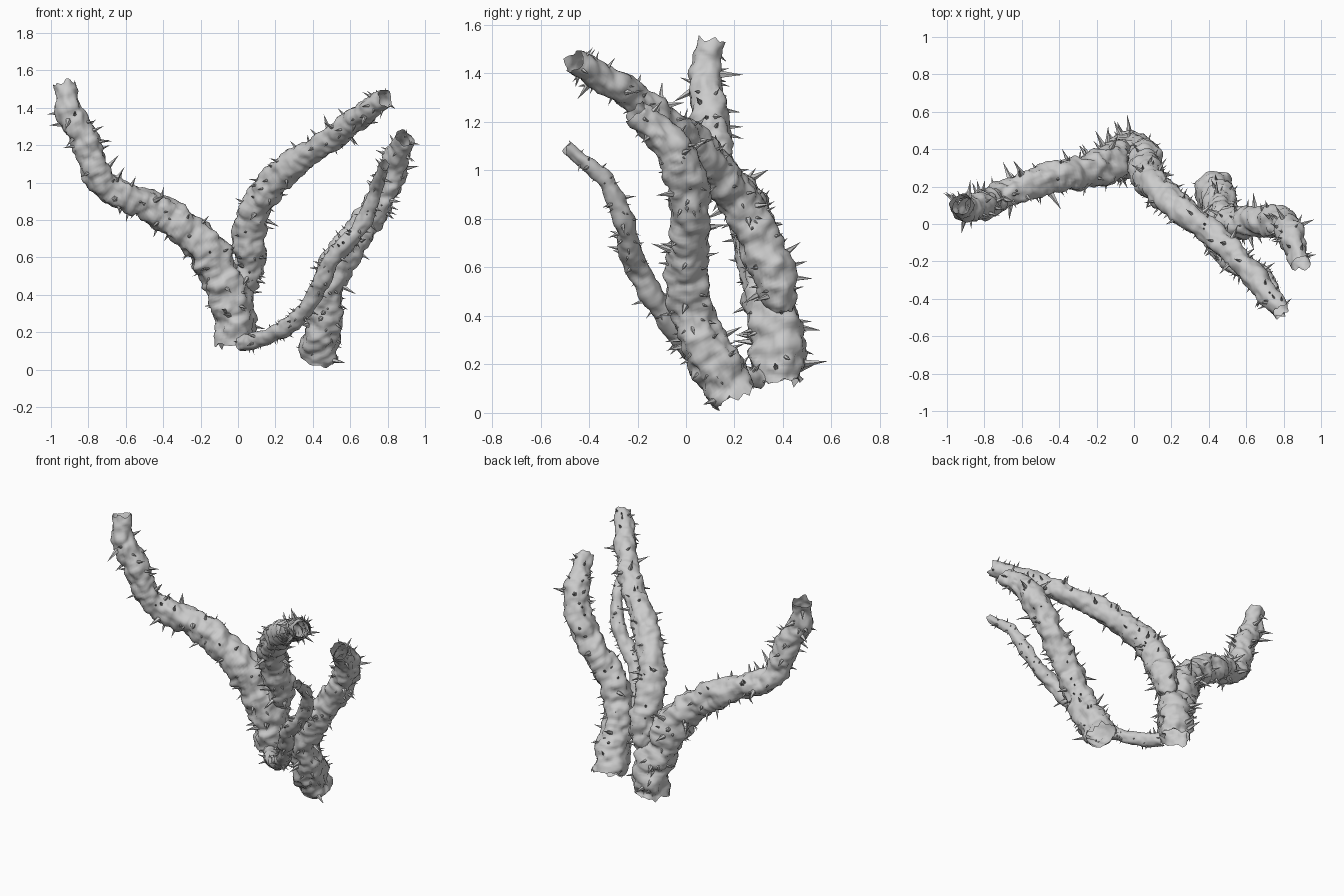
import bpy, bmesh, math, random
from mathutils import Vector, noise

random.seed(7)
cube = bpy.data.objects.get("Cube")
if cube:
    bpy.data.objects.remove(cube)

grey = bpy.data.materials.new("bark grey")
grey.use_nodes = True
COLOUR = (0.6, 0.6, 0.6, 1)
grey.diffuse_color = COLOUR
grey.node_tree.nodes["Principled BSDF"].inputs["Base Color"].default_value = COLOUR
SIDES = 32


def resample(points, step=0.013):
    """Catmull-Rom curve through (x, y, z, radius) points, as centre/radius pairs."""
    pts = [Vector(p) for p in points]
    pts = [2 * pts[0] - pts[1]] + pts + [2 * pts[-1] - pts[-2]]
    out = []
    for a, b, c, d in zip(pts, pts[1:], pts[2:], pts[3:]):
        n = max(2, round((c - b).to_3d().length / step))
        for i in range(n):
            t = i / n
            out.append(0.5 * (2 * b + (c - a) * t + (2 * a - 5 * b + 4 * c - d) * t * t
                              + (3 * b - a - 3 * c + d) * t ** 3))
    out.append(pts[-2])
    return [(p.to_3d(), p.w) for p in out]


def lumpy(p):
    """Radius factor: broad swellings, rounded knobs and fine roughness."""
    dome = noise.voronoi(p * 13)[0][0] ** 2
    return 1.08 + 0.22 * noise.noise(p * 10) - 0.3 * dome + 0.16 * noise.noise(p * 30)


def make_object(name, bm, angle):
    mesh = bpy.data.meshes.new(name)
    bm.to_mesh(mesh)
    bm.free()
    obj = bpy.data.objects.new(name, mesh)
    bpy.context.collection.objects.link(obj)
    mesh.materials.append(grey)
    bpy.ops.object.select_all(action='DESELECT')
    obj.select_set(True)
    bpy.context.view_layer.objects.active = obj
    bpy.ops.object.shade_smooth_by_angle(angle=math.radians(angle))


def branch(name, points, thorn_size, density=60):
    path = resample(points)
    bm, spikes = bmesh.new(), bmesh.new()
    rings, frames = [], []
    u = Vector((0, 1, 0.3))
    last = len(path) - 1

    # Knobbly open tube with a frame carried along the curve
    for i, (centre, radius) in enumerate(path):
        tangent = (path[min(i + 1, last)][0] - path[max(i - 1, 0)][0]).normalized()
        u = (u - tangent * u.dot(tangent)).normalized()
        v = tangent.cross(u)
        frames.append((tangent, u.copy(), v))
        ring = []
        for k in range(SIDES):
            a = math.tau * k / SIDES
            d = u * math.cos(a) + v * math.sin(a)
            p = centre + d * radius
            p = centre + d * radius * lumpy(p)
            if i in (0, last):          # ragged broken rims
                p += tangent * noise.noise(p * 30) * 0.035
            ring.append(bm.verts.new(p))
        rings.append(ring)
    for r, s in zip(rings, rings[1:]):
        for k in range(SIDES):
            j = (k + 1) % SIDES
            bm.faces.new((r[k], r[j], s[j], s[k]))

    # Thorns: slim five-sided cones scattered over the bark
    length = sum((b[0] - a[0]).length for a, b in zip(path, path[1:]))
    for _ in range(round(length * density)):
        i = random.randint(1, last - 1)
        centre, radius = path[i]
        tangent, e, f = frames[i]
        a = random.uniform(0, math.tau)
        d = e * math.cos(a) + f * math.sin(a)
        foot = centre + d * radius * (lumpy(centre + d * radius) - 0.08)
        size = thorn_size * random.choice((0.5, 0.6, 0.7, 0.8, 0.9, 1.3))
        aim = (d + tangent * random.uniform(-0.4, 0.4)
               + tangent.cross(d) * random.uniform(-0.3, 0.3)).normalized()
        side = aim.cross(tangent).normalized()
        other = aim.cross(side)
        width = size * 0.17
        base = [spikes.verts.new(foot + (side * math.cos(math.tau * k / 5)
                                         + other * math.sin(math.tau * k / 5)) * width)
                for k in range(5)]
        tip = spikes.verts.new(foot + aim * size)
        for k in range(5):
            spikes.faces.new((base[k], base[(k + 1) % 5], tip))
        spikes.faces.new(base[::-1])

    make_object(name, bm, 60)
    make_object(name + "_thorns", spikes, 30)


# Main trunk sweeping up to the right-hand tip
branch("main_trunk", [
    (-0.02, 0.38, 0.13, 0.105), (-0.02, 0.38, 0.3, 0.11), (-0.09, 0.34, 0.5, 0.11),
    (-0.17, 0.31, 0.65, 0.105), (-0.3, 0.275, 0.77, 0.09), (-0.48, 0.24, 0.88, 0.085),
    (-0.68, 0.16, 0.96, 0.076), (-0.77, 0.12, 1.08, 0.076), (-0.82, 0.1, 1.22, 0.074),
    (-0.9, 0.08, 1.38, 0.07), (-0.93, 0.105, 1.53, 0.055)], 0.075, 55)

# Upper branch leaning forward, its root sunk into the trunk
branch("upper_branch", [
    (0.03, 0.4, 0.42, 0.04), (0.05, 0.385, 0.49, 0.08), (0.06, 0.35, 0.6, 0.085),
    (0.07, 0.26, 0.8, 0.085), (0.17, 0.145, 0.98, 0.08), (0.33, 0.02, 1.125, 0.07),
    (0.55, -0.17, 1.27, 0.064), (0.7, -0.36, 1.39, 0.06), (0.79, -0.46, 1.45, 0.048)],
    0.06, 55)

# Thin tendril from the foot of the trunk
branch("thin_tendril", [
    (0.02, 0.31, 0.14, 0.045), (0.1, 0.2, 0.16, 0.042), (0.22, 0.09, 0.2, 0.042),
    (0.35, -0.02, 0.31, 0.045), (0.44, -0.13, 0.47, 0.046), (0.52, -0.21, 0.61, 0.046),
    (0.65, -0.25, 0.76, 0.043), (0.71, -0.29, 0.88, 0.04), (0.74, -0.345, 0.97, 0.037),
    (0.78, -0.49, 1.09, 0.026)], 0.04, 70)

# Separate stem standing beside the trunk
branch("side_stem", [
    (0.44, 0.205, 0.07, 0.1), (0.45, 0.13, 0.19, 0.105), (0.475, 0.03, 0.38, 0.088),
    (0.55, 0.0, 0.6, 0.088), (0.68, 0.015, 0.78, 0.08), (0.79, 0.0, 0.96, 0.08),
    (0.85, -0.08, 1.12, 0.075), (0.89, -0.21, 1.24, 0.052)], 0.065)
